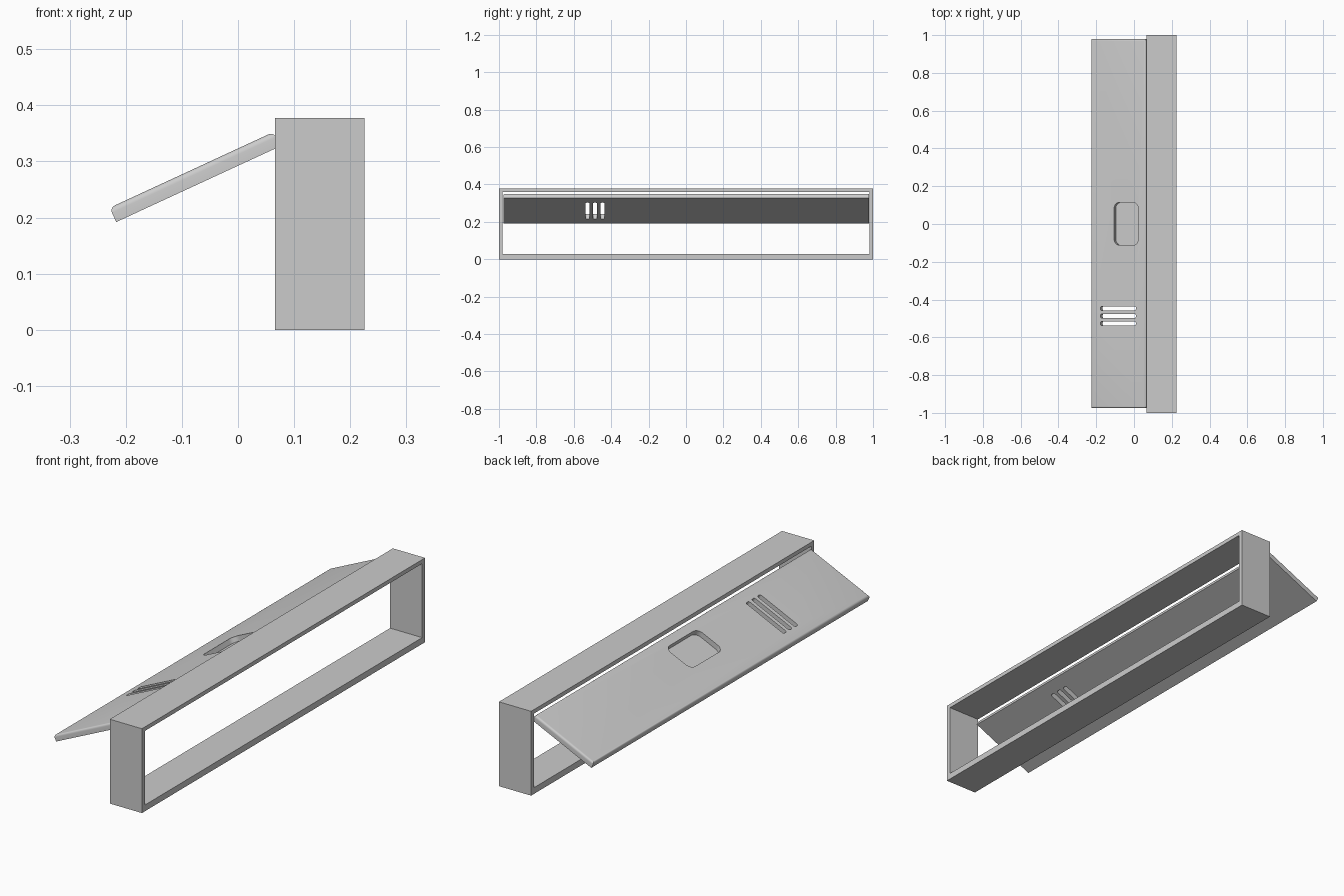
import bpy, bmesh, math
from mathutils import Matrix, Vector

if "Cube" in bpy.data.objects:
    bpy.data.objects.remove(bpy.data.objects["Cube"])


def box(bm, lo, hi):
    size = [b - a for a, b in zip(lo, hi)]
    mid = [(a + b) / 2 for a, b in zip(lo, hi)]
    m = Matrix.Translation(mid) @ Matrix.Diagonal((*size, 1))
    return bmesh.ops.create_cube(bm, size=1, matrix=m)["verts"]


def finish(bm, name):
    bmesh.ops.recalc_face_normals(bm, faces=bm.faces)
    me = bpy.data.meshes.new(name)
    bm.to_mesh(me)
    bm.free()
    ob = bpy.data.objects.new(name, me)
    bpy.context.collection.objects.link(ob)
    return ob


def rounded_box(bm, lo, hi, r, seg):
    # box with its four upright edges rounded
    verts = box(bm, lo, hi)
    edges = {e for v in verts for e in v.link_edges
             if abs(e.verts[0].co.z - e.verts[1].co.z) > 1e-6}
    bmesh.ops.bevel(bm, geom=list(edges), offset=r, offset_type='OFFSET',
                    segments=seg, profile=0.5, affect='EDGES')


# Slot frame: rectangular sleeve open at front and back
X0, X1, H = 0.066, 0.225, 0.377
outer = [(-1, 0), (1, 0), (1, H), (-1, H)]
inner = [(-0.98, 0.028), (0.98, 0.028), (0.98, H - 0.018), (-0.98, H - 0.018)]
bm = bmesh.new()
rings = [[bm.verts.new((x, y, z)) for y, z in loop]
         for x, loop in ((X0, outer), (X1, outer), (X1, inner), (X0, inner))]
for a, b in zip(rings, rings[1:] + rings[:1]):
    for i in range(4):
        j = (i + 1) % 4
        bm.faces.new((a[i], a[j], b[j], b[i]))
finish(bm, "slot_frame")

# Flap: slab with rounded upper edges, modelled flat then tilted
L, T, W = 0.322, 0.028, 0.977
bm = bmesh.new()
box(bm, (0, -W, 0), (L, W, T))
top = [e for e in bm.edges if all(v.co.z > T / 2 for v in e.verts)]
bmesh.ops.bevel(bm, geom=top, offset=0.01, offset_type='OFFSET',
                segments=5, profile=0.5, affect='EDGES')
flap = finish(bm, "tilted_flap")

# Finger recess and three through slots
bm = bmesh.new()
rounded_box(bm, (0.136, -0.114, T - 0.023), (0.276, 0.112, T + 0.02), 0.03, 8)
for y in (-0.449, -0.489, -0.529):
    rounded_box(bm, (0.056, y - 0.011, -0.02), (0.263, y + 0.011, T + 0.02), 0.008, 5)
cutter = finish(bm, "flap_cutter")
cutter.hide_render = True

mod = flap.modifiers.new("openings", 'BOOLEAN')
mod.operation, mod.solver, mod.object = 'DIFFERENCE', 'EXACT', cutter
bpy.context.view_layer.objects.active = flap
flap.select_set(True)
bpy.ops.object.modifier_apply(modifier=mod.name)
bpy.data.objects.remove(cutter)
bpy.ops.object.shade_smooth_by_angle(angle=math.radians(30))

# Swing the flap out of the frame
flap.location = Vector((-0.217, 0.002, 0.192))
flap.rotation_euler = (0, math.radians(-24.8), 0)
